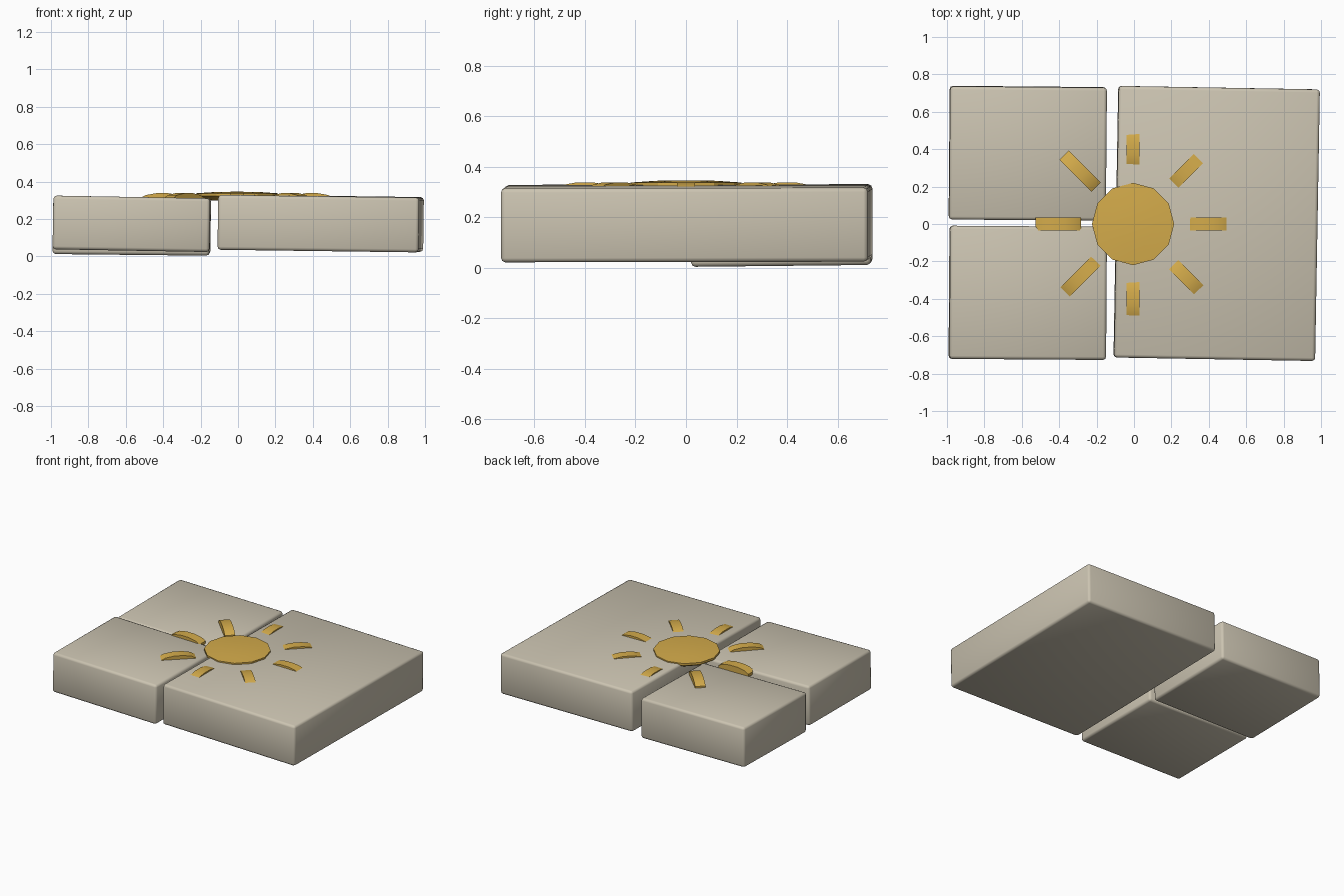
import bpy, bmesh, math
from mathutils import Matrix, Vector

if "Cube" in bpy.data.objects:
    bpy.data.objects.remove(bpy.data.objects["Cube"])


def material(name, rgb):
    m = bpy.data.materials.new(name)
    m.diffuse_color = (*rgb, 1)
    m.use_nodes = True
    m.node_tree.nodes["Principled BSDF"].inputs["Base Color"].default_value = m.diffuse_color
    return m


stone = material("pale stone", (0.60, 0.55, 0.44))
gold = material("gold", (0.66, 0.41, 0.07))


def add_object(name, bm, mat, angle):
    bmesh.ops.recalc_face_normals(bm, faces=bm.faces[:])
    me = bpy.data.meshes.new(name)
    bm.to_mesh(me)
    bm.free()
    me.materials.append(mat)
    ob = bpy.data.objects.new(name, me)
    bpy.context.collection.objects.link(ob)
    bpy.ops.object.select_all(action='DESELECT')
    ob.select_set(True)
    bpy.context.view_layer.objects.active = ob
    bpy.ops.object.shade_smooth_by_angle(angle=math.radians(angle))
    return ob


def slab(name, centre, size, tilt):
    """Bevelled stone block, tilted by degrees about x, y and z."""
    bm = bmesh.new()
    bmesh.ops.create_cube(bm, size=1)
    bmesh.ops.scale(bm, vec=size, verts=bm.verts[:])
    bmesh.ops.bevel(bm, geom=bm.edges[:], offset=0.017, segments=2,
                    profile=0.5, affect='EDGES')
    ob = add_object(name, bm, stone, 50)
    ob.location = centre
    ob.rotation_euler = [math.radians(a) for a in tilt]


# Three slightly uneven paving slabs
slab("large_slab", (0.442, 0.003, 0.176), (1.075, 1.452, 0.293), (0.1, 0.75, -1.0))
slab("back_left_slab", (-0.568, 0.378, 0.156), (0.838, 0.712, 0.289), (0.6, 0.6, -0.5))
slab("front_left_slab", (-0.568, -0.368, 0.174), (0.838, 0.712, 0.287), (0.0, 1.0, -0.4))


# Twelve-sided sun disc, gently domed on top
bm = bmesh.new()
rings = []
for r, z in [(0.14, 0.298), (0.20, 0.308), (0.22, 0.322), (0.22, 0.337), (0.12, 0.344)]:
    rings.append([bm.verts.new((-0.005 + r * math.cos(i * math.tau / 12),
                                r * math.sin(i * math.tau / 12), z))
                  for i in range(12)])
for a, b in zip(rings, rings[1:]):
    for i in range(12):
        j = (i + 1) % 12
        bm.faces.new((a[i], a[j], b[j], b[i]))
bm.faces.new(rings[0])
tip = bm.verts.new((-0.005, 0, 0.346))
for i in range(12):
    bm.faces.new((rings[-1][i], rings[-1][(i + 1) % 12], tip))
add_object("sun_disc", bm, gold, 25)

# Eight arched rays, squashed drums partly sunk into the slabs
for k in range(8):
    bm = bmesh.new()
    bmesh.ops.create_cone(bm, cap_ends=True, segments=12, radius1=1, radius2=1, depth=0.07)
    turn = Matrix.Rotation(math.pi / 2, 4, 'X') @ Matrix.Rotation(math.radians(15), 4, 'Z')
    bmesh.ops.transform(bm, matrix=turn, verts=bm.verts[:])
    bmesh.ops.scale(bm, vec=(0.125, 1, 0.039), verts=bm.verts[:])
    bmesh.ops.translate(bm, vec=(0.40, 0, 0.300), verts=bm.verts[:])
    bmesh.ops.rotate(bm, cent=(0, 0, 0), verts=bm.verts[:],
                     matrix=Matrix.Rotation(k * math.pi / 4, 3, 'Z'))
    bmesh.ops.translate(bm, vec=(-0.005, 0, 0), verts=bm.verts[:])
    add_object(f"sun_ray_{k + 1}", bm, gold, 40)
